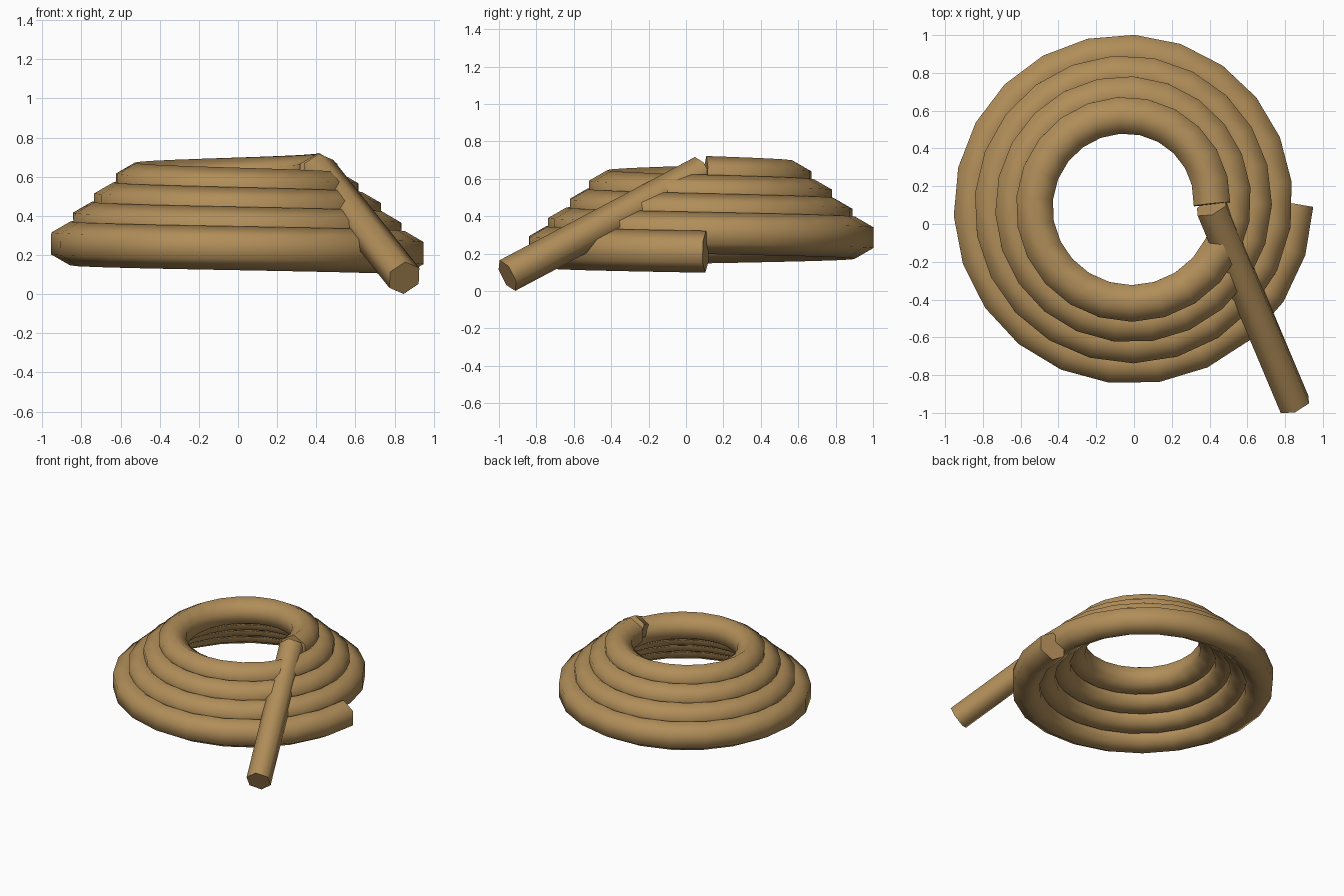
import bpy, bmesh
from math import sin, cos, pi, radians
from mathutils import Vector

cube = bpy.data.objects.get("Cube")
if cube:
    bpy.data.objects.remove(cube, do_unlink=True)

SIDES = 6

# Rope colour
rope_mat = bpy.data.materials.new("tan_rope")
rope_mat.use_nodes = True
colour = (0.44, 0.27, 0.10, 1)
rope_mat.diffuse_color = colour
rope_mat.node_tree.nodes["Principled BSDF"].inputs["Base Color"].default_value = colour


def sweep(name, path, radius, spin=0.0):
    """Sweep a hexagonal section, one corner up, along a path and cap both ends."""
    bm = bmesh.new()
    rings = []
    last = len(path) - 1
    for i, p in enumerate(path):
        tangent = (path[min(i + 1, last)] - path[max(i - 1, 0)]).normalized()
        side = tangent.cross(Vector((0, 0, 1))).normalized()
        up = side.cross(tangent)
        ring = []
        for k in range(SIDES):
            a = pi / 2 + spin + 2 * pi * k / SIDES
            ring.append(bm.verts.new(p + radius * (cos(a) * side + sin(a) * up)))
        rings.append(ring)
    for a, b in zip(rings, rings[1:]):
        for k in range(SIDES):
            n = (k + 1) % SIDES
            bm.faces.new((a[k], a[n], b[n], b[k]))
    bm.faces.new(rings[0])
    bm.faces.new(rings[-1])
    bmesh.ops.recalc_face_normals(bm, faces=bm.faces)
    mesh = bpy.data.meshes.new(name)
    bm.to_mesh(mesh)
    bm.free()
    mesh.materials.append(rope_mat)
    obj = bpy.data.objects.new(name, mesh)
    bpy.context.collection.objects.link(obj)
    bpy.ops.object.select_all(action="DESELECT")
    obj.select_set(True)
    bpy.context.view_layer.objects.active = obj
    bpy.ops.object.shade_smooth_by_angle(angle=radians(70))
    return obj


# Coil: four turns, shrinking and rising together
TURNS, STEPS = 4, 90
centre = Vector((-0.03, 0.105, 0.21))
coil_path = []
for i in range(STEPS + 1):
    turn = TURNS * i / STEPS
    r = 0.883 - 0.11 * turn
    a = -2 * pi * turn
    coil_path.append(centre + Vector((r * cos(a), r * sin(a), 0.1 * turn)))
sweep("rope_coil", coil_path, 0.112)

# Loose end: straight length sloping from the top of the coil to the ground
sweep("rope_loose_end",
      [Vector((0.85, -0.955, 0.083)), Vector((0.41, 0.09, 0.635))],
      0.092, spin=radians(8))
